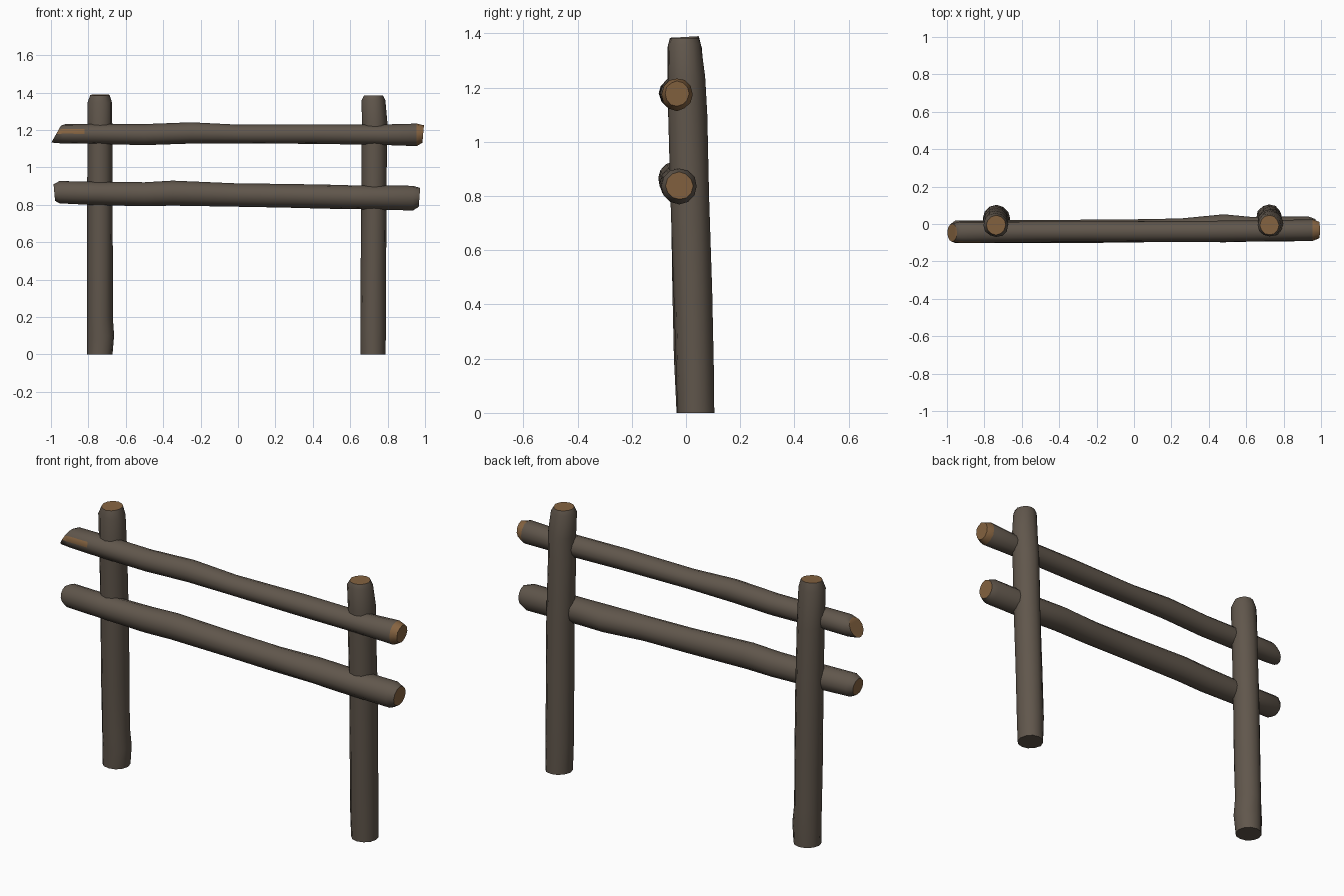
import bpy, bmesh, math, random

random.seed(4)
SIDES = 12


def material(name, col):
    m = bpy.data.materials.new(name)
    m.diffuse_color = (*col, 1)
    return m


bark = material("grey brown bark", (0.118, 0.094, 0.072))
cut = material("cut wood", (0.235, 0.125, 0.052))


def log(name, axis, rings, tan):
    """Loft a log. Ring: position, centre a, centre b, radius a, radius b, end tilt along b.
    For a rail a, b are y, z; for a post they are x, y. tan(centre, normal) picks cut faces."""
    bm = bmesh.new()

    def place(t, a, b):
        return bm.verts.new((t, a, b) if axis == "x" else (a, b, t))

    loops = []
    for t, a, b, ra, rb, tilt in rings:
        loop = []
        for k in range(SIDES):
            ang = 2 * math.pi * k / SIDES
            w = random.uniform(0.97, 1.03)
            loop.append(place(t + tilt * math.sin(ang),
                              a + ra * w * math.cos(ang),
                              b + rb * w * math.sin(ang)))
        loops.append(loop)
    for p, q in zip(loops, loops[1:]):
        for k in range(SIDES):
            n = (k + 1) % SIDES
            bm.faces.new((p[k], p[n], q[n], q[k]))
    # flat sawn ends
    bm.faces.new(loops[0])
    bm.faces.new(loops[-1])
    bmesh.ops.recalc_face_normals(bm, faces=bm.faces[:])
    for f in bm.faces:
        f.material_index = int(tan(f.calc_center_median(), f.normal))
    me = bpy.data.meshes.new(name)
    bm.to_mesh(me)
    bm.free()
    me.materials.append(bark)
    me.materials.append(cut)
    ob = bpy.data.objects.new(name, me)
    bpy.context.collection.objects.link(ob)
    bpy.ops.object.select_all(action="DESELECT")
    ob.select_set(True)
    bpy.context.view_layer.objects.active = ob
    bpy.ops.object.shade_smooth_by_angle(angle=math.radians(38))
    return ob


# Upright posts, leaning slightly forward, with bevelled tops
log("left_post", "z", [
    (0.00, -0.738, 0.033, 0.068, 0.069, 0),
    (0.10, -0.734, 0.031, 0.073, 0.070, 0),
    (0.20, -0.739, 0.028, 0.068, 0.071, 0),
    (0.45, -0.738, 0.021, 0.068, 0.072, 0),
    (0.80, -0.738, 0.014, 0.068, 0.071, 0),
    (1.15, -0.738, 0.002, 0.067, 0.069, 0),
    (1.345, -0.738, -0.006, 0.066, 0.064, 0),
    (1.387, -0.738, -0.006, 0.052, 0.052, 0.003),
], lambda c, n: n.z > 0.75)

log("right_post", "z", [
    (0.00, 0.723, 0.036, 0.067, 0.069, 0),
    (0.15, 0.722, 0.033, 0.069, 0.070, 0),
    (0.45, 0.725, 0.025, 0.068, 0.072, 0),
    (0.80, 0.728, 0.015, 0.067, 0.072, 0),
    (1.10, 0.728, 0.006, 0.068, 0.071, 0),
    (1.24, 0.731, 0.001, 0.067, 0.068, 0),
    (1.36, 0.724, -0.006, 0.062, 0.062, 0),
    (1.383, 0.724, -0.006, 0.050, 0.052, 0),
], lambda c, n: n.z > 0.75)

# Upper rail: left end cut on a slant with a split chip, right end bevelled
log("upper_rail", "x", [
    (-0.972, -0.046, 1.178, 0.048, 0.046, 0.026),
    (-0.935, -0.043, 1.180, 0.057, 0.052, 0.010),
    (-0.82, -0.043, 1.179, 0.057, 0.053, 0),
    (-0.50, -0.042, 1.175, 0.056, 0.055, 0),
    (-0.25, -0.041, 1.184, 0.056, 0.056, 0),
    (0.00, -0.041, 1.178, 0.055, 0.049, 0),
    (0.40, -0.040, 1.178, 0.056, 0.053, 0),
    (0.75, -0.036, 1.173, 0.056, 0.054, 0),
    (0.955, -0.033, 1.175, 0.057, 0.060, 0),
    (0.990, -0.033, 1.178, 0.044, 0.046, 0.004),
], lambda c, n: abs(n.x) > 0.6 or c.x > 0.96
    or (c.x < -0.82 and c.y < -0.07 and 1.182 < c.z < 1.21))

# Lower rail: thicker, sloping down to the right
log("lower_rail", "x", [
    (-0.982, -0.045, 0.864, 0.044, 0.044, -0.004),
    (-0.955, -0.043, 0.867, 0.061, 0.058, 0),
    (-0.75, -0.041, 0.860, 0.062, 0.061, 0),
    (-0.50, -0.040, 0.856, 0.062, 0.065, 0),
    (-0.35, -0.039, 0.862, 0.062, 0.066, 0),
    (0.00, -0.036, 0.852, 0.061, 0.062, 0),
    (0.25, -0.033, 0.848, 0.063, 0.062, 0),
    (0.48, -0.022, 0.843, 0.074, 0.063, 0),
    (0.62, -0.027, 0.840, 0.067, 0.064, 0),
    (0.935, -0.025, 0.836, 0.065, 0.066, 0),
    (0.970, -0.025, 0.838, 0.050, 0.051, 0.004),
], lambda c, n: abs(n.x) > 0.75)
